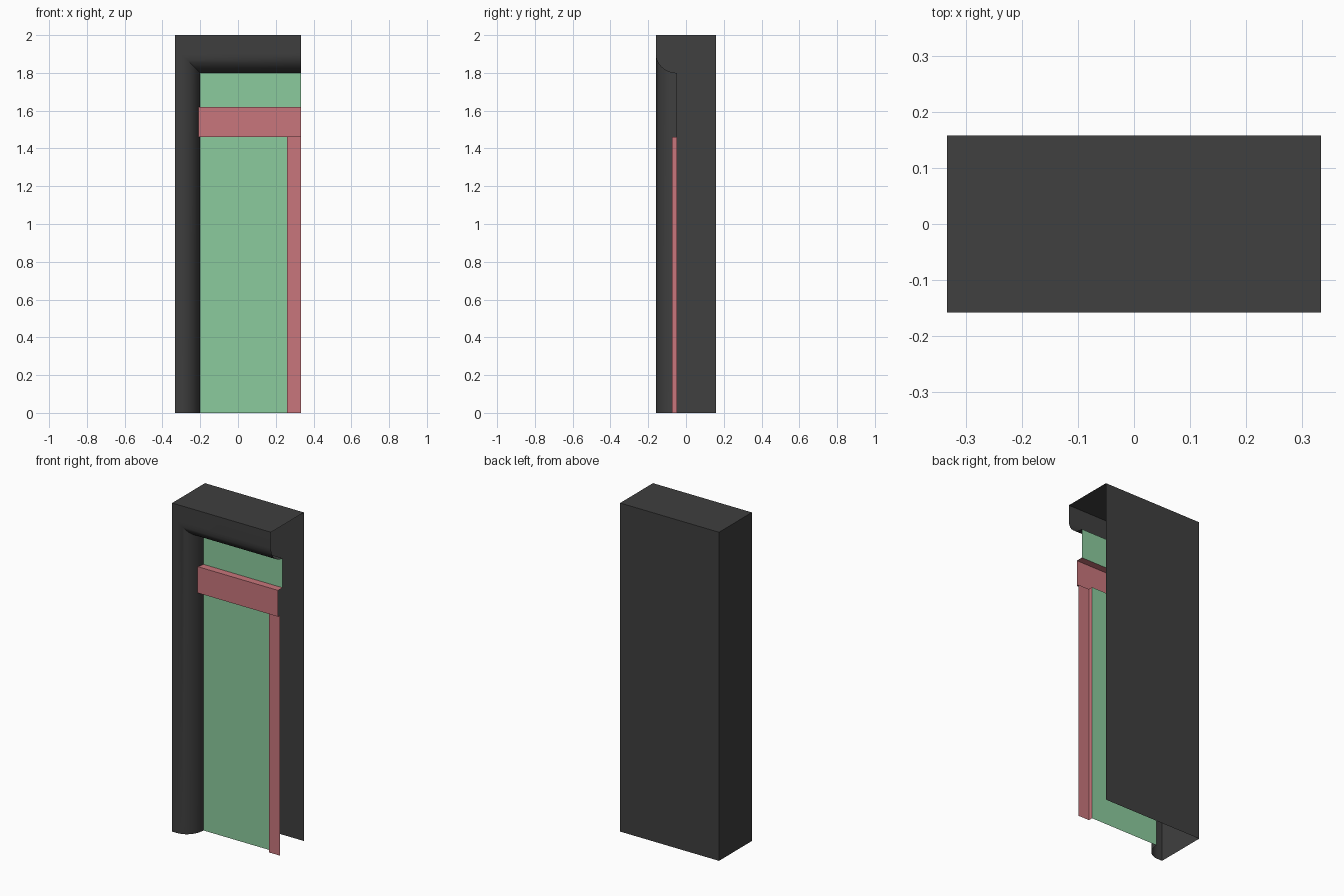
import bpy, bmesh, math

if "Cube" in bpy.data.objects:
    bpy.data.objects.remove(bpy.data.objects["Cube"])

X, Y, TOP = 0.333, 0.158, 2.0      # outer half width, half depth, height
PANEL_Y = -0.047                   # plane of the inset panel
IN_X, IN_Z = -0.20, 1.80           # inner edges of the moulding
RAIL_LO, RAIL_HI, STRIP_X = 1.46, 1.62, 0.26


def material(name, rgb):
    m = bpy.data.materials.new(name)
    m.diffuse_color = (*rgb, 1)
    m.use_nodes = True
    m.node_tree.nodes["Principled BSDF"].inputs["Base Color"].default_value = m.diffuse_color
    return m


def make(name, quads, mat, smooth=False):
    """Open shell from quads given as corner coordinates."""
    bm = bmesh.new()
    for q in quads:
        bm.faces.new([bm.verts.new(p) for p in q])
    bmesh.ops.remove_doubles(bm, verts=bm.verts, dist=1e-5)
    bmesh.ops.recalc_face_normals(bm, faces=bm.faces)
    mesh = bpy.data.meshes.new(name)
    bm.to_mesh(mesh)
    bm.free()
    mesh.materials.append(mat)
    ob = bpy.data.objects.new(name, mesh)
    bpy.context.collection.objects.link(ob)
    if smooth:
        bpy.context.view_layer.objects.active = ob
        ob.select_set(True)
        bpy.ops.object.shade_smooth_by_angle(angle=math.radians(30))
        ob.select_set(False)
    return ob


def upright(x0, x1, z0, z1, y):
    return [(x0, y, z0), (x1, y, z0), (x1, y, z1), (x0, y, z1)]


def level(x0, x1, y0, y1, z):
    return [(x0, y0, z), (x1, y0, z), (x1, y1, z), (x0, y1, z)]


def side(x, y0, y1, z0, z1):
    return [(x, y0, z0), (x, y1, z0), (x, y1, z1), (x, y0, z1)]


dark = material("dark_frame", (0.05, 0.05, 0.05))
green = material("green_panel", (0.26, 0.60, 0.34))
red = material("red_trim", (0.58, 0.18, 0.20))

# Frame: mitred rounded profile swept up the left side and across the top
profile = [(-X, Y, TOP), (-X, -Y, TOP)]
SEG, R = 10, 0.10
for i in range(SEG + 1):
    a = math.pi / 2 * i / SEG
    s, c = math.sin(a), math.cos(a)
    profile.append((IN_X - R + R * s, PANEL_Y - (Y + PANEL_Y) * c, IN_Z + R - R * s))
quads = [upright(-X, X, 0, TOP, Y)]
for (xa, ya, za), (xb, yb, zb) in zip(profile, profile[1:]):
    quads.append([(xa, ya, 0), (xb, yb, 0), (xb, yb, zb), (xa, ya, za)])
    quads.append([(xa, ya, za), (xb, yb, zb), (X, yb, zb), (X, ya, za)])
make("door_frame", quads, dark, smooth=True)

# Inset panels below and above the rail
make("lower_panel", [upright(IN_X, STRIP_X, 0, RAIL_LO, PANEL_Y)], green)
make("upper_panel", [upright(IN_X, X, RAIL_HI, IN_Z, PANEL_Y)], green)

# Cross rail and the slimmer vertical strip on the open side
RAIL_Y, STRIP_Y, END_X = -0.09, -0.074, -0.209
make("cross_rail", [
    upright(END_X, X, RAIL_LO, RAIL_HI, RAIL_Y),
    level(END_X, X, RAIL_Y, PANEL_Y, RAIL_HI),
    level(END_X, STRIP_X, RAIL_Y, PANEL_Y, RAIL_LO),
    level(STRIP_X, X, RAIL_Y, STRIP_Y, RAIL_LO),
    side(END_X, RAIL_Y, PANEL_Y, RAIL_LO, RAIL_HI)], red)
make("vertical_strip", [
    upright(STRIP_X, X, 0, RAIL_LO, STRIP_Y),
    side(STRIP_X, STRIP_Y, PANEL_Y, 0, RAIL_LO)], red)
